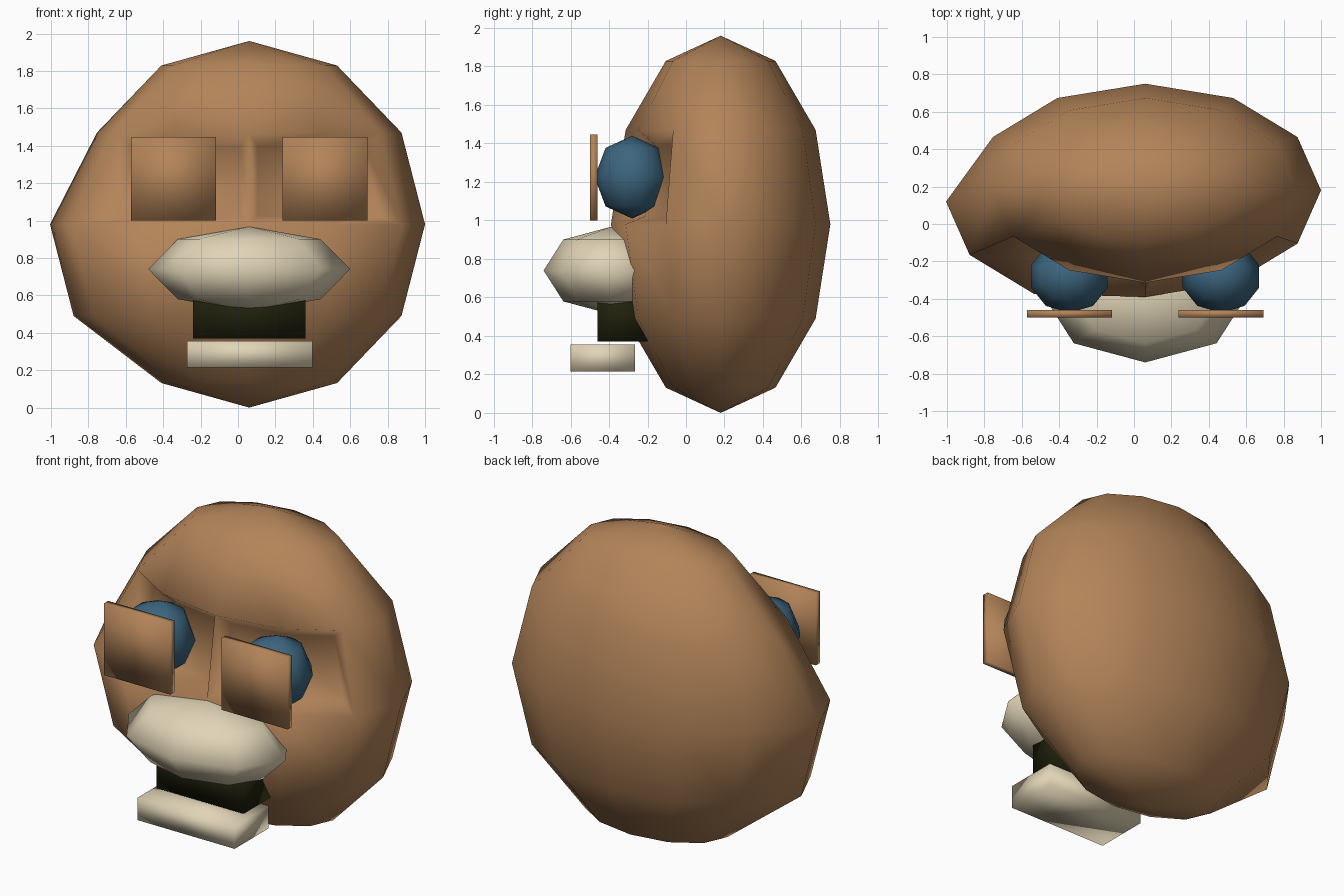
import bpy
import bmesh
from mathutils import Matrix, Vector

cube = bpy.data.objects.get("Cube")
if cube:
    bpy.data.objects.remove(cube, do_unlink=True)


def material(name, rgb):
    m = bpy.data.materials.new(name)
    m.use_nodes = True
    m.diffuse_color = (*rgb, 1)
    m.node_tree.nodes["Principled BSDF"].inputs["Base Color"].default_value = (*rgb, 1)
    return m


SKIN = material("tan_skin", (0.45, 0.23, 0.10))
CREAM = material("cream", (0.75, 0.66, 0.47))
BLUE = material("eye_blue", (0.045, 0.13, 0.21))
DARK = material("mouth_dark", (0.015, 0.015, 0.004))


def finish(name, bm, mat):
    bmesh.ops.recalc_face_normals(bm, faces=bm.faces)
    for f in bm.faces:
        f.smooth = True
    mesh = bpy.data.meshes.new(name)
    bm.to_mesh(mesh)
    bm.free()
    mesh.materials.append(mat)
    obj = bpy.data.objects.new(name, mesh)
    bpy.context.collection.objects.link(obj)
    return obj


def ball_mesh(center, radii, segments, rings):
    bm = bmesh.new()
    place = Matrix.Translation(center) @ Matrix.Diagonal((*radii, 1))
    bmesh.ops.create_uvsphere(bm, u_segments=segments, v_segments=rings, radius=1, matrix=place)
    return bm


def box(name, low, high, mat):
    low, high = Vector(low), Vector(high)
    bm = bmesh.new()
    place = Matrix.Translation((low + high) / 2) @ Matrix.Diagonal((*(high - low), 1))
    bmesh.ops.create_cube(bm, size=1, matrix=place)
    return finish(name, bm, mat)


MID = 0.06  # x of the face's middle line

# Head: flattened ball with two eye sockets and one bulging cheek
head = ball_mesh((MID, 0.18, 0.98), (0.94, 0.57, 0.98), 12, 6)
for side in (-1, 1):
    socket = []
    for f in head.faces:
        c = f.calc_center_median()
        if 1.0 < c.z < 1.4 and c.y < 0 and 0 < (c.x - MID) * side < 0.72:
            socket.append(f)
    bmesh.ops.inset_region(head, faces=socket, thickness=0.06, depth=-0.1,
                           use_even_offset=True, use_boundary=True)
for v in head.verts:
    on_ring = abs(v.co.z - 0.98) < 0.01 or abs(v.co.z - 0.49) < 0.01
    if on_ring and v.co.x < -0.3 and v.co.y < 0.2:
        v.co += Vector((-0.125, -0.06, 0))
finish("head", head, SKIN)

# Eyes with flat lids in front
for label, side in (("right", -1), ("left", 1)):
    x = MID + side * 0.405
    finish(label + "_eye", ball_mesh((x, -0.28, 1.225), (0.215, 0.195, 0.215), 10, 4), BLUE)
    box(label + "_eyelid", (x - 0.228, -0.5, 1.0), (x + 0.228, -0.46, 1.447), SKIN)

# Moustache, mouth and lower lip
finish("moustache", ball_mesh((MID, -0.39, 0.74), (0.54, 0.35, 0.227), 8, 4), CREAM)
box("mouth", (-0.24, -0.46, 0.37), (0.36, -0.2, 0.62), DARK)
box("lower_lip", (-0.272, -0.6, 0.215), (0.397, -0.265, 0.355), CREAM)
